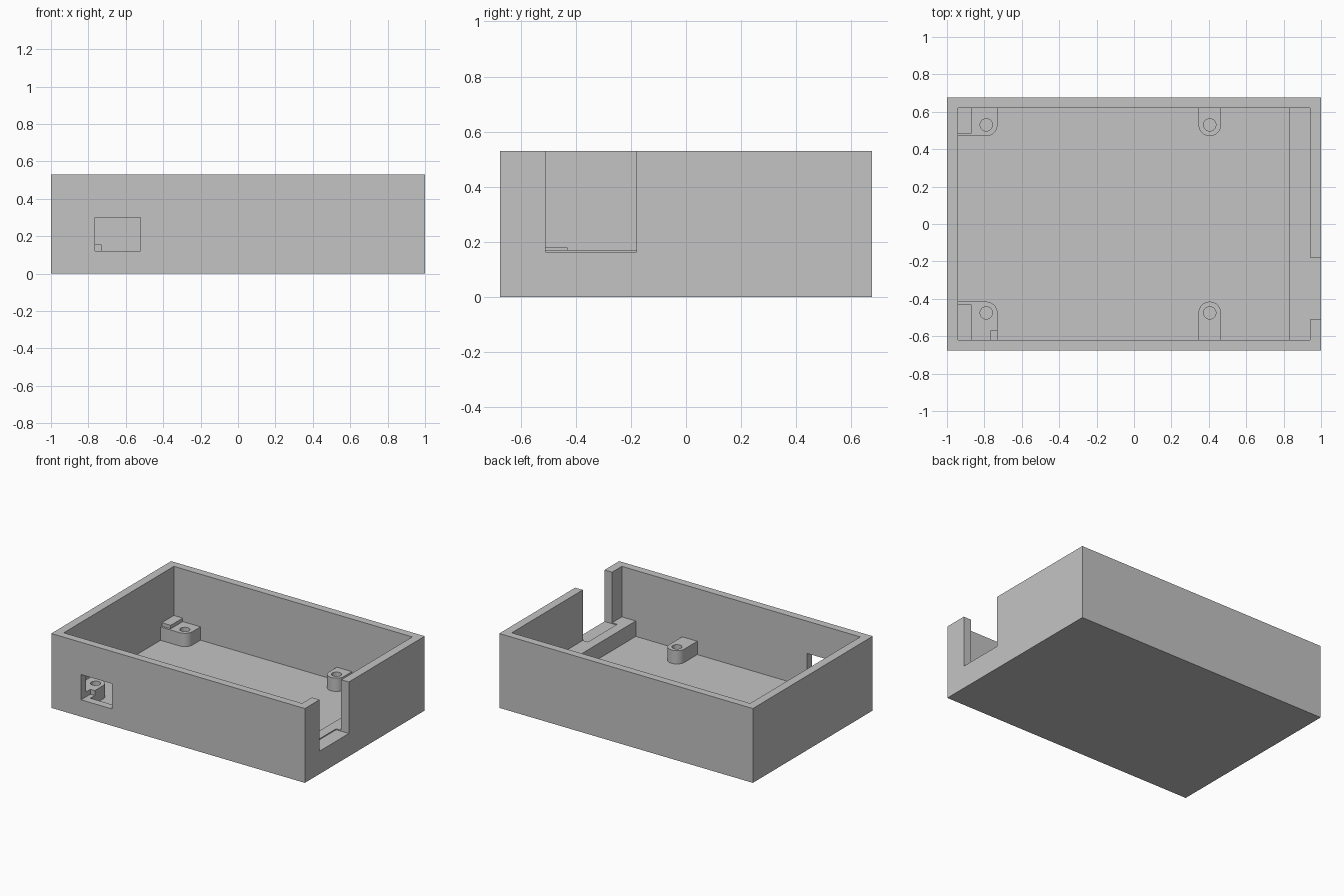
import bpy
import bmesh
from math import sin, cos, radians
from mathutils import Matrix

if "Cube" in bpy.data.objects:
    bpy.data.objects.remove(bpy.data.objects["Cube"], do_unlink=True)

grey = bpy.data.materials.new("plain grey")
grey.use_nodes = True
GREY = (0.55, 0.55, 0.55, 1)
grey.diffuse_color = GREY
grey.node_tree.nodes["Principled BSDF"].inputs["Base Color"].default_value = GREY

HALF_Y = 0.675   # outer half depth
IN_X = 0.94      # inner half width
IN_Y = 0.62      # inner half depth
FLOOR = 0.06
TOP = 0.53
BITE = 0.01      # overlap of inner parts into floor and walls


def finish(name, bm):
    bmesh.ops.recalc_face_normals(bm, faces=bm.faces)
    mesh = bpy.data.meshes.new(name)
    bm.to_mesh(mesh)
    bm.free()
    obj = bpy.data.objects.new(name, mesh)
    mesh.materials.append(grey)
    bpy.context.collection.objects.link(obj)
    return obj


def box(name, low, high):
    bm = bmesh.new()
    bmesh.ops.create_cube(bm, size=1)
    for v in bm.verts:
        v.co = [a if c < 0 else b for c, a, b in zip(v.co, low, high)]
    return finish(name, bm)


def prism(name, outline, z0, z1):
    bm = bmesh.new()
    face = bm.faces.new([bm.verts.new((x, y, z0)) for x, y in outline])
    solid = bmesh.ops.extrude_face_region(bm, geom=[face])
    verts = [g for g in solid["geom"] if isinstance(g, bmesh.types.BMVert)]
    bmesh.ops.translate(bm, verts=verts, vec=(0, 0, z1 - z0))
    return finish(name, bm)


def cylinder(name, x, y, r, z0, z1):
    bm = bmesh.new()
    bmesh.ops.create_cone(bm, cap_ends=True, segments=24, radius1=r, radius2=r,
                          depth=z1 - z0,
                          matrix=Matrix.Translation((x, y, (z0 + z1) / 2)))
    return finish(name, bm)


def cut(obj, cutter):
    mod = obj.modifiers.new("cut", "BOOLEAN")
    mod.operation = "DIFFERENCE"
    mod.solver = "EXACT"
    mod.object = cutter
    bpy.context.view_layer.objects.active = obj
    bpy.ops.object.modifier_apply(modifier=mod.name)


# Cutters: cavity, cable notch in the +x wall, window in the front wall
cavity = box("cavity_cutter", (-IN_X, -IN_Y, FLOOR), (IN_X, IN_Y, 1))
notch = box("notch_cutter", (0.9, -0.51, 0.163), (1.1, -0.18, 1))
window = box("window_cutter", (-0.765, -0.8, 0.12), (-0.52, -0.57, 0.3))
cutters = [cavity, notch, window]

# Open tray
tray = box("tray", (-1, -HALF_Y, 0), (1, HALF_Y, TOP))
for c in cutters:
    cut(tray, c)
parts = [tray]

# Ledge along the notched wall
parts.append(box("side_ledge", (0.83, -IN_Y - BITE, FLOOR - BITE),
                 (IN_X + BITE, IN_Y + BITE, 0.17)))
cut(parts[-1], notch)

# Screw posts: round nosed, joined to the nearest walls
R = 0.06
POST_TOP = 0.155
for side, label, cy in ((1, "back", 0.53), (-1, "front", -0.475)):
    wall = side * (IN_Y + BITE)
    for cx, corner in ((-0.79, True), (0.405, False)):
        start = 270 if corner else 180
        arc = [(cx + R * cos(radians(a)), cy + side * R * sin(radians(a)))
               for a in range(start, 361, 10)]
        outline = arc + [(cx + R, wall)]
        if corner:
            edge = -IN_X - BITE
            outline += [(edge, wall), (edge, cy - side * R)]
        else:
            outline += [(cx - R, wall)]
        name = label + ("_corner_post" if corner else "_middle_post")
        post = prism(name, outline, FLOOR - BITE, POST_TOP)
        hole = cylinder("screw_hole_cutter", cx, cy, 0.033, 0.08, 0.3)
        cutters.append(hole)
        cut(post, hole)
        if corner and side < 0:
            cut(post, window)
        parts.append(post)

    # Raised stop beside the corner post
    ys = sorted((wall, cy - side * 0.045))
    parts.append(box(label + "_corner_stop", (-IN_X - BITE, ys[0], FLOOR - BITE),
                     (-0.87, ys[1], 0.18)))

for c in cutters:
    bpy.data.objects.remove(c, do_unlink=True)

# Smooth the round parts, keep the corners crisp
bpy.ops.object.select_all(action="DESELECT")
for p in parts:
    p.select_set(True)
bpy.context.view_layer.objects.active = tray
bpy.ops.object.shade_smooth_by_angle(angle=radians(30))
